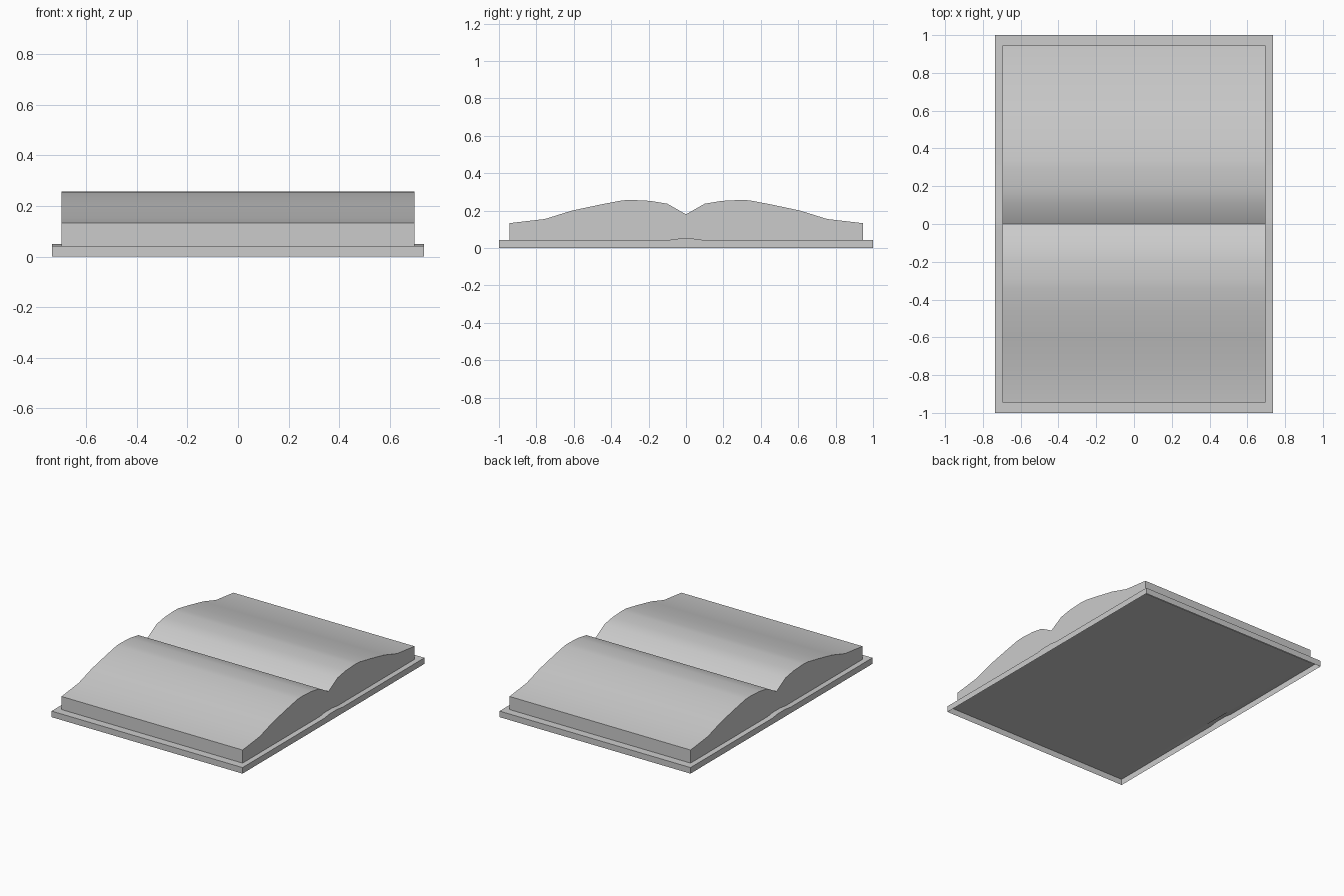
import bpy, bmesh, math

cube = bpy.data.objects.get("Cube")
if cube:
    bpy.data.objects.remove(cube, do_unlink=True)

grey = bpy.data.materials.new("paper_grey")
grey.use_nodes = True
colour = (0.6, 0.6, 0.6, 1)
grey.diffuse_color = colour
grey.node_tree.nodes["Principled BSDF"].inputs["Base Color"].default_value = colour


def mirrored(half):
    """Complete a front-to-centre profile with its mirror image."""
    return half + [(-y, z) for y, z in reversed(half) if y < 0]


def extrude_profile(name, profile, half_width, open_bottom=False):
    """Sweep a closed y-z profile across x."""
    bm = bmesh.new()
    left, right = ([bm.verts.new((x, y, z)) for y, z in profile]
                   for x in (half_width, -half_width))
    bm.faces.new(left)
    bm.faces.new(right)
    count = len(profile)
    for i in range(count - open_bottom):
        j = (i + 1) % count
        bm.faces.new((left[i], left[j], right[j], right[i]))
    bmesh.ops.recalc_face_normals(bm, faces=bm.faces)
    mesh = bpy.data.meshes.new(name)
    bm.to_mesh(mesh)
    bm.free()
    mesh.materials.append(grey)
    obj = bpy.data.objects.new(name, mesh)
    bpy.context.collection.objects.link(obj)
    bpy.ops.object.select_all(action="DESELECT")
    obj.select_set(True)
    bpy.context.view_layer.objects.active = obj
    bpy.ops.object.shade_smooth_by_angle(angle=math.radians(30))
    return obj


# Cover: shallow tray, hollow underneath, slightly raised along the spine
extrude_profile("cover", mirrored([(-1, 0), (-1, 0.042), (-0.1, 0.042), (-0.04, 0.05)]),
                0.735, open_bottom=True)

# Pages: two curved leaves meeting in a sharp valley
extrude_profile("pages", mirrored([
    (-0.945, 0.038), (-0.945, 0.133), (-0.755, 0.155), (-0.61, 0.2), (-0.46, 0.232),
    (-0.34, 0.255), (-0.29, 0.257), (-0.19, 0.252), (-0.1, 0.237), (0, 0.18)]), 0.697)
